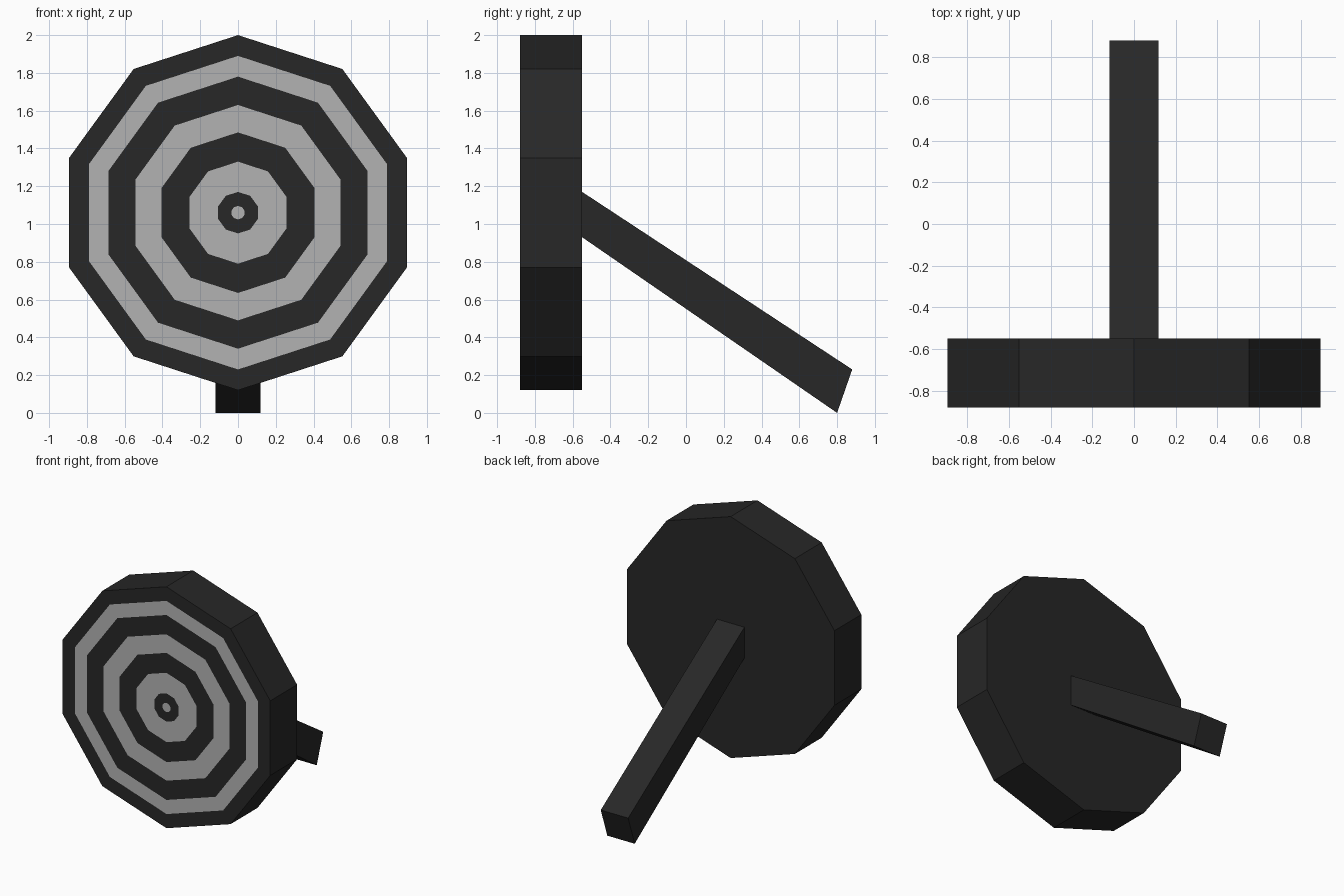
import bpy, bmesh
from math import sin, cos, pi

if "Cube" in bpy.data.objects:
    bpy.data.objects.remove(bpy.data.objects["Cube"])

SIDES = 10
CENTRE_Z = 1.06
FRONT, BACK = -0.88, -0.55
# ring boundaries, from the rim to the bullseye
RADII = [0.94, 0.83, 0.72, 0.57, 0.425, 0.27, 0.11, 0.036]


def material(name, value):
    mat = bpy.data.materials.new(name)
    mat.diffuse_color = (value, value, value, 1)
    mat.use_nodes = True
    mat.node_tree.nodes["Principled BSDF"].inputs["Base Color"].default_value = mat.diffuse_color
    return mat


dark = material("dark_paint", 0.02)
light = material("light_paint", 0.45)


def finish(bm, name, mats):
    bmesh.ops.recalc_face_normals(bm, faces=bm.faces)
    mesh = bpy.data.meshes.new(name)
    bm.to_mesh(mesh)
    bm.free()
    for m in mats:
        mesh.materials.append(m)
    obj = bpy.data.objects.new(name, mesh)
    bpy.context.collection.objects.link(obj)
    return obj


def ring(bm, radius, y):
    # decagon loop with a corner pointing straight up
    return [bm.verts.new((radius * sin(2 * pi * i / SIDES), y,
                          CENTRE_Z + radius * cos(2 * pi * i / SIDES)))
            for i in range(SIDES)]


def bridge(bm, a, b, mat):
    for i in range(SIDES):
        j = (i + 1) % SIDES
        bm.faces.new((a[i], a[j], b[j], b[i])).material_index = mat


# target board: back, rim, then alternating painted rings on the front
bm = bmesh.new()
back = ring(bm, RADII[0], BACK)
bm.faces.new(back)
loops = [ring(bm, r, FRONT) for r in RADII]
bridge(bm, back, loops[0], 0)
for k in range(len(loops) - 1):
    bridge(bm, loops[k], loops[k + 1], k % 2)
bm.faces.new(loops[-1]).material_index = 1
finish(bm, "target_board", [dark, light])

# sloping rear support leg: side profile extruded across x
bm = bmesh.new()
profile = [(BACK, 1.17), (BACK, 0.93), (0.80, 0.0), (0.88, 0.23)]
face = bm.faces.new([bm.verts.new((-0.118, y, z)) for y, z in profile])
side = bmesh.ops.extrude_face_region(bm, geom=[face])["geom"]
bmesh.ops.translate(bm, vec=(0.236, 0, 0),
                    verts=[v for v in side if isinstance(v, bmesh.types.BMVert)])
finish(bm, "support_leg", [dark])
